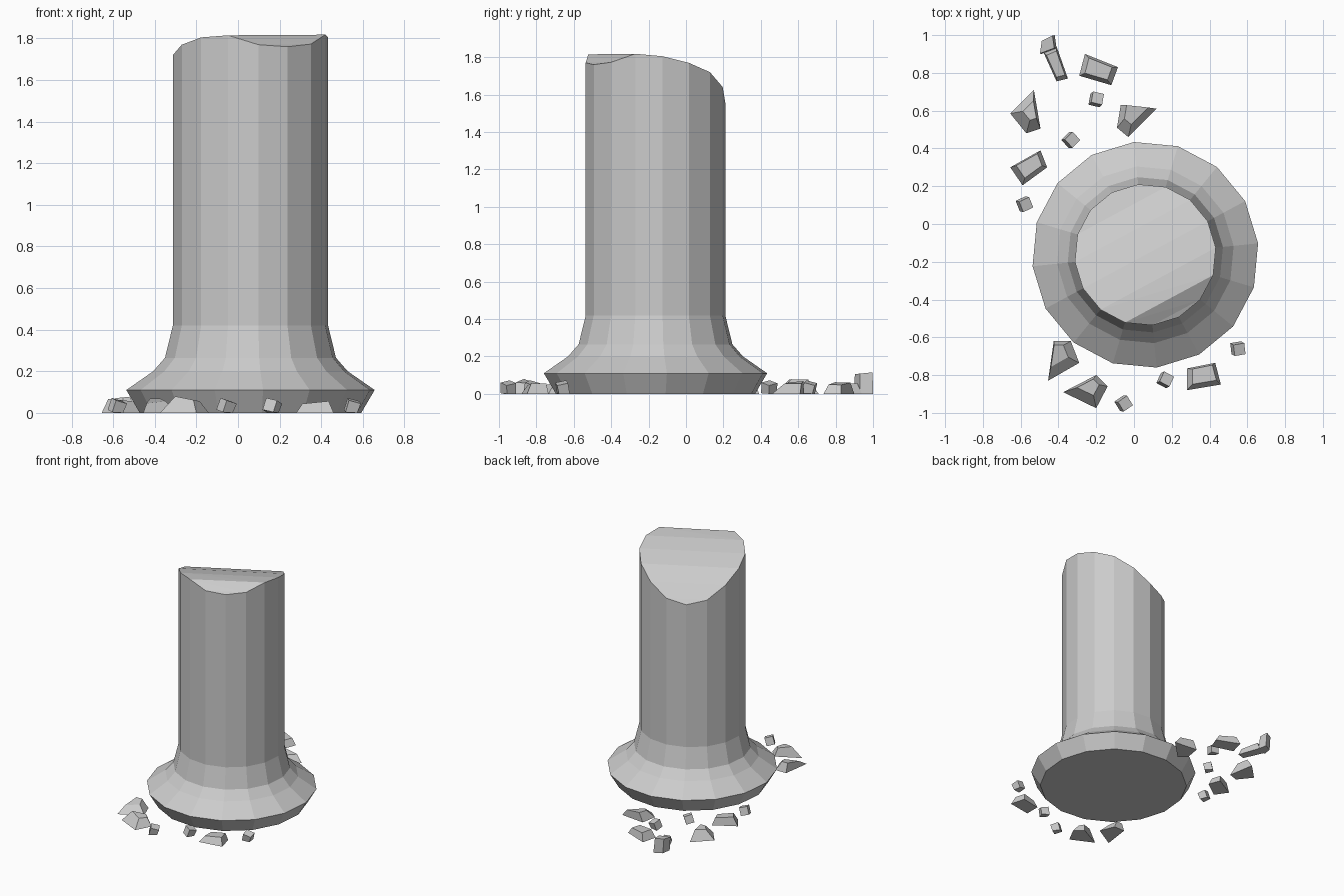
import bpy, bmesh
from math import sin, cos, radians
from mathutils import Matrix, Euler

if "Cube" in bpy.data.objects:
    bpy.data.objects.remove(bpy.data.objects["Cube"])

N, CX, CY, PHASE = 16, 0.06, -0.163, radians(5.8)


def finish(bm, name):
    bmesh.ops.recalc_face_normals(bm, faces=bm.faces)
    me = bpy.data.meshes.new(name)
    bm.to_mesh(me)
    bm.free()
    ob = bpy.data.objects.new(name, me)
    bpy.context.collection.objects.link(ob)
    return ob


# Broken column: lathe profile (radius, height), then a sheared-off rim
profile = [(0.535, 0), (0.60, 0.11), (0.47, 0.20), (0.413, 0.265), (0.375, 0.42)]
back_half = [1.805, 1.77, 1.72, 1.64, 1.555]           # falls away to the back
rim = back_half + [1.525] + back_half[::-1] + [1.815, 1.77, 1.76, 1.773, 1.818]

bm = bmesh.new()


def ring(r, heights):
    return [bm.verts.new((CX + r * cos(PHASE + 2 * 3.14159265 * k / N),
                          CY + r * sin(PHASE + 2 * 3.14159265 * k / N), heights[k]))
            for k in range(N)]


rings = [ring(r, [z] * N) for r, z in profile] + [ring(0.375, rim)]
for a, b in zip(rings, rings[1:]):
    for k in range(N):
        j = (k + 1) % N
        bm.faces.new((a[k], a[j], b[j], b[k]))
bm.faces.new(rings[0][::-1])

# Fracture surface: strips across the shaft, zigzag from the low back to the front
top = rings[-1]
left, right = 5, 5
while left < 13:
    l2, r2 = left + 1, right - 1
    if left == 5:
        bm.faces.new((top[5], top[l2], top[r2]))
    else:
        bm.faces.new((top[right % N], top[left], top[r2 % N]))
        if l2 != r2 % N:
            bm.faces.new((top[left], top[l2], top[r2 % N]))
    left, right = l2, r2
finish(bm, "broken_column")


# Large rubble: quad footprint, smaller shifted top, sloping by tilt
def chunk(i, foot, h, scale=0.6, shift=(0, 0), tilt=(0, 0)):
    bm = bmesh.new()
    mx = sum(p[0] for p in foot) / 4
    my = sum(p[1] for p in foot) / 4
    lo = [bm.verts.new((x, y, 0)) for x, y in foot]
    hi = []
    for x, y in foot:
        dx, dy = (x - mx) * scale, (y - my) * scale
        hi.append(bm.verts.new((mx + dx + shift[0], my + dy + shift[1],
                                max(0.01, h + dx * tilt[0] + dy * tilt[1]))))
    bm.faces.new(lo[::-1])
    bm.faces.new(hi)
    for k in range(4):
        j = (k + 1) % 4
        bm.faces.new((lo[k], lo[j], hi[j], hi[k]))
    finish(bm, f"rubble_chunk_{i}")


chunks = [
    ([(-.48, .91), (-.41, .94), (-.35, .77), (-.41, .755)], .05, .75, (0, 0), (0, .1)),
    ([(-.49, .90), (-.41, .93), (-.42, 1.0), (-.48, .97)], .11, .95, (-.01, 0), (0, .1)),
    ([(-.26, .90), (-.085, .83), (-.12, .735), (-.29, .785)], .055, .7, (0, .005), (-.1, 0)),
    ([(-.53, .71), (-.495, .505), (-.57, .48), (-.655, .585)], .075, .45, (.015, .02), (.1, 0)),
    ([(-.07, .63), (.12, .61), (-.03, .46), (-.09, .51)], .06, .6, (.01, .03), (-.1, .1)),
    ([(-.655, .30), (-.495, .39), (-.46, .30), (-.59, .205)], .06, .7, (0, .01), (-.1, 0)),
    ([(-.425, -.62), (-.335, -.62), (-.29, -.735), (-.455, -.83)], .06, .55, (-.02, .015), (0, .2)),
    ([(-.375, -.89), (-.20, -.80), (-.14, -.86), (-.20, -.975)], .065, .5, (0, .02), (-.2, 0)),
    ([(.28, -.765), (.43, -.735), (.46, -.85), (.28, -.88)], .05, .7, (.005, .01), (.1, 0)),
]
for i, c in enumerate(chunks):
    chunk(i + 1, *c)

# Pebbles: small tilted cubes resting in the ground
pebbles = [(-.20, .66, 80), (-.335, .445, 45), (-.58, .105, 25),
           (-.055, -.95, 35), (.165, -.825, 65), (.55, -.66, 10)]
for i, (x, y, a) in enumerate(pebbles):
    bm = bmesh.new()
    bmesh.ops.create_cube(bm, size=0.06)
    rot = Euler((radians(12), radians(15), radians(a))).to_matrix().to_4x4()
    bmesh.ops.transform(bm, matrix=Matrix.Translation((x, y, 0.03)) @ rot, verts=bm.verts)
    for v in bm.verts:
        if v.co.z < 0.03:
            v.co.z = max(0, v.co.z)
    finish(bm, f"pebble_{i + 1}")
